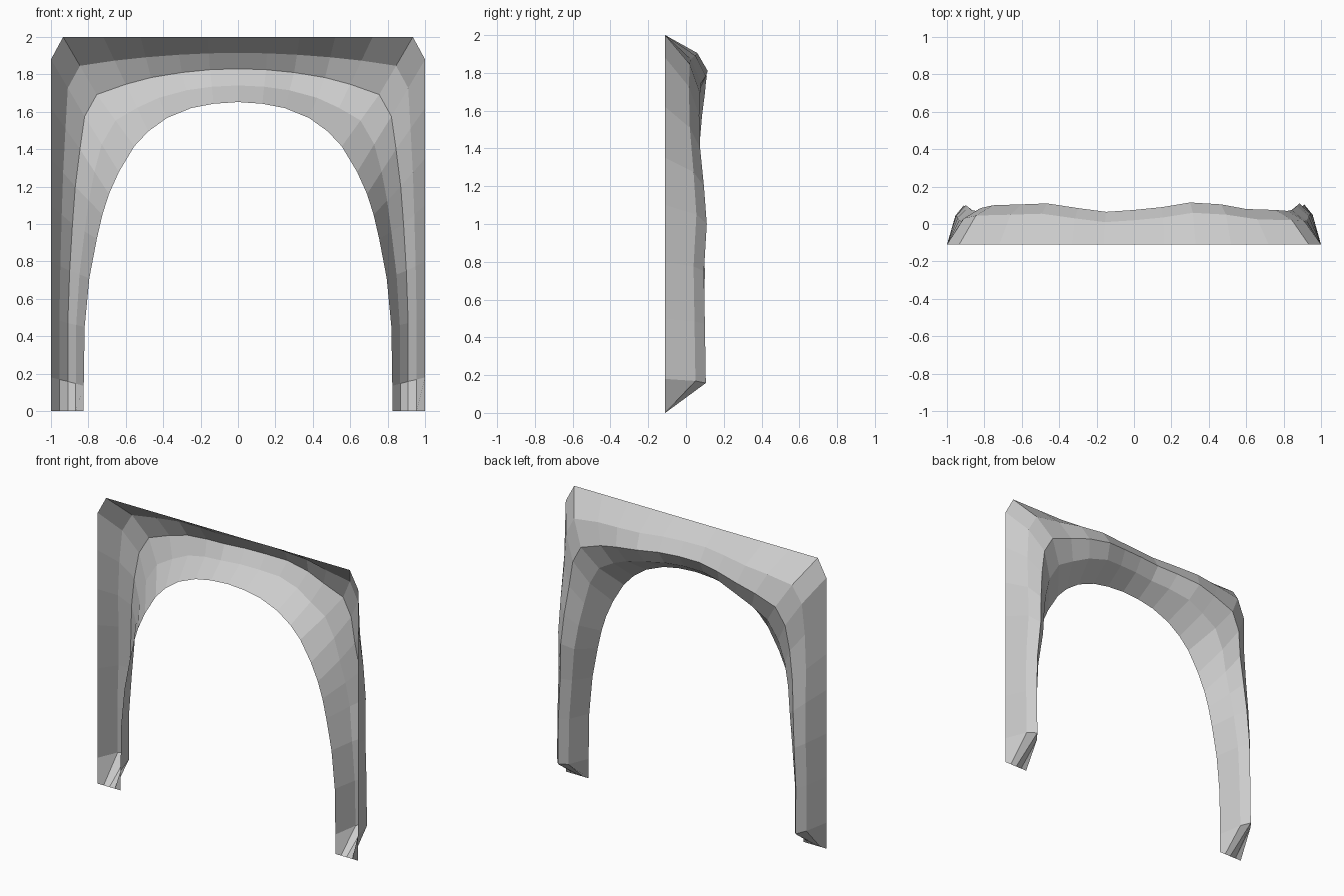
import bpy, bmesh

FRONT = -0.11   # y of both open rims

# Half of the arch, foot to crown: outer rim (x, z), ridge (x, z), inner rim (x, z)
HALF = [
    (1.00, 0.18, 0.910, 0.158, 0.825, 0.135),
    (1.00, 0.50, 0.910, 0.470, 0.820, 0.450),
    (1.00, 0.80, 0.900, 0.750, 0.795, 0.710),
    (1.00, 1.10, 0.885, 1.000, 0.755, 0.920),
    (1.00, 1.35, 0.870, 1.200, 0.725, 1.050),
    (1.00, 1.62, 0.845, 1.400, 0.690, 1.160),
    (1.00, 1.88, 0.820, 1.575, 0.637, 1.278),
    (0.935, 2.0, 0.755, 1.692, 0.555, 1.415),
    (0.72, 2.00, 0.600, 1.747, 0.480, 1.495),
    (0.52, 2.00, 0.465, 1.783, 0.380, 1.567),
    (0.33, 2.00, 0.300, 1.810, 0.250, 1.620),
    (0.16, 2.00, 0.150, 1.825, 0.130, 1.643),
    (0.00, 2.00, 0.000, 1.830, 0.000, 1.652),
]
# Uneven ridge depth along the arch, left foot to right foot
RIDGE_Y = [0.10, 0.095, 0.10, 0.09, 0.075, 0.07, 0.085, 0.10, 0.105,
           0.11, 0.085, 0.065, 0.075, 0.09, 0.115, 0.105, 0.08, 0.075,
           0.07, 0.075, 0.095, 0.11, 0.095, 0.10, 0.105]


def mirrored(s, sign):
    return (sign * s[0], s[1], sign * s[2], s[3], sign * s[4], s[5])


def section(s, y):
    """Five points across the channel: rim, shoulder, ridge, shoulder, rim."""
    ox, oz, rx, rz, ix, iz = s
    ys = y - 0.055
    return [(ox, FRONT, oz), ((ox + rx) / 2, ys, (oz + rz) / 2), (rx, y, rz),
            ((rx + ix) / 2, ys, (rz + iz) / 2), (ix, FRONT, iz)]


def foot(sign):
    """Flat row on the ground where the sloping foot closes."""
    return [(sign * x, FRONT, 0) for x in (1.0, 0.955, 0.91, 0.868, 0.825)]


stations = [mirrored(s, -1) for s in HALF] + [mirrored(s, 1) for s in HALF[-2::-1]]
rows = [foot(-1)] + [section(s, y) for s, y in zip(stations, RIDGE_Y)] + [foot(1)]

# Arch shell: skin the rows with quads
bm = bmesh.new()
grid = [[bm.verts.new(p) for p in row] for row in rows]
for a, b in zip(grid, grid[1:]):
    for i in range(4):
        bm.faces.new((a[i], a[i + 1], b[i + 1], b[i]))
bm.normal_update()
# Ridge side faces outward (+y)
if sum(f.normal.y * f.calc_area() for f in bm.faces) < 0:
    bmesh.ops.reverse_faces(bm, faces=bm.faces[:])

mesh = bpy.data.meshes.new("arch_shell")
bm.to_mesh(mesh)
bm.free()
mat = bpy.data.materials.new("light grey")
mat.diffuse_color = (0.6, 0.6, 0.6, 1)
mesh.materials.append(mat)
arch = bpy.data.objects.new("arch_shell", mesh)
bpy.context.collection.objects.link(arch)
